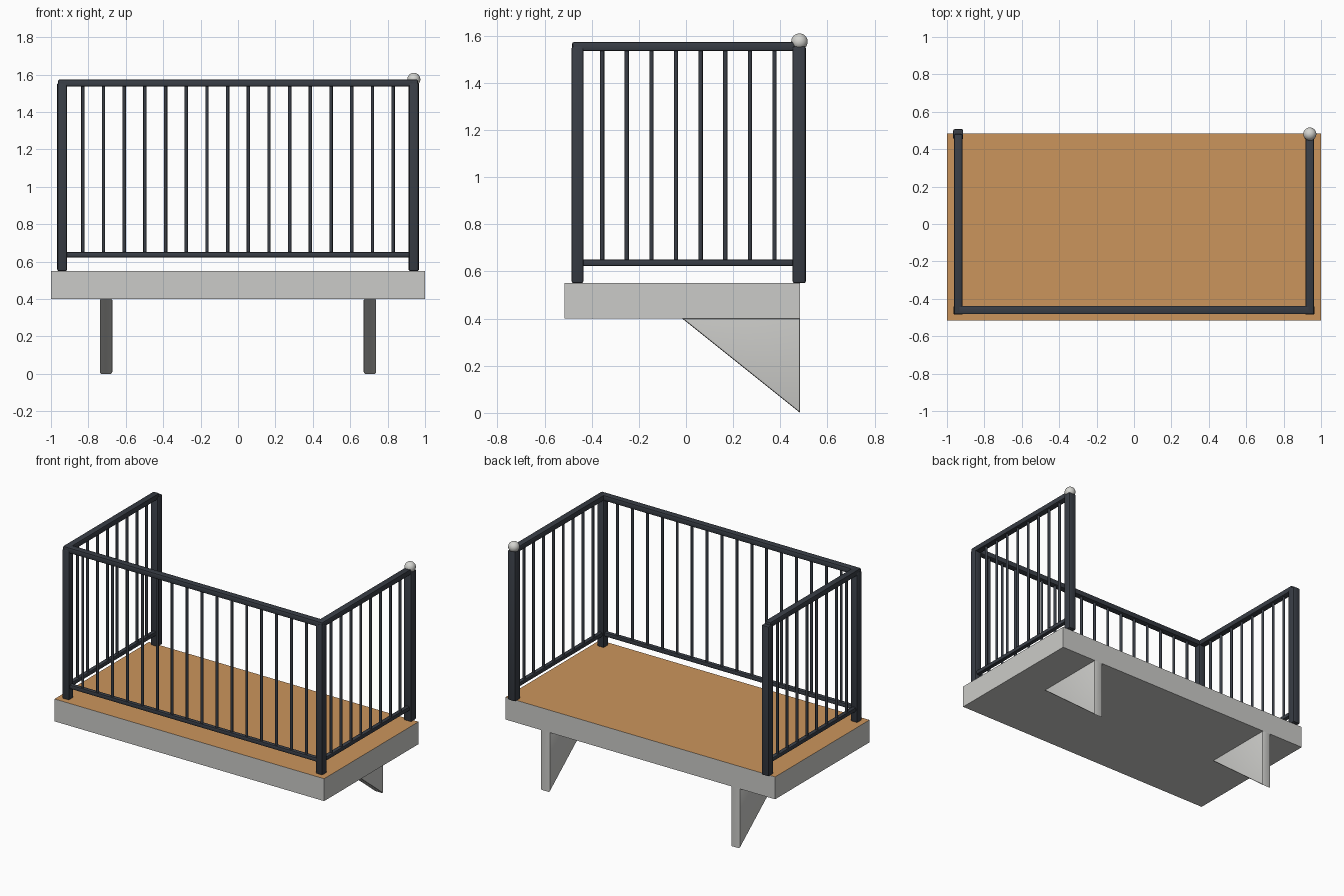
import bpy, bmesh

if "Cube" in bpy.data.objects:
    bpy.data.objects.remove(bpy.data.objects["Cube"], do_unlink=True)


def material(name, color):
    m = bpy.data.materials.new(name)
    m.use_nodes = True
    m.diffuse_color = (*color, 1)
    m.node_tree.nodes["Principled BSDF"].inputs["Base Color"].default_value = (*color, 1)
    return m


CONCRETE = material("pale concrete", (0.6, 0.6, 0.58))
WOOD = material("tan decking", (0.6, 0.3, 0.108))
METAL = material("dark metal", (0.04, 0.047, 0.06))
BALL = material("light stone", (0.66, 0.66, 0.63))


def add_object(name, bm, *mats):
    mesh = bpy.data.meshes.new(name)
    bm.normal_update()
    bm.to_mesh(mesh)
    bm.free()
    obj = bpy.data.objects.new(name, mesh)
    bpy.context.collection.objects.link(obj)
    for m in mats:
        mesh.materials.append(m)
    return obj


def smooth(obj, angle=0.6):
    bpy.ops.object.select_all(action="DESELECT")
    obj.select_set(True)
    bpy.context.view_layer.objects.active = obj
    bpy.ops.object.shade_smooth_by_angle(angle=angle)


def box(name, center, size, mat, bevel=0.0):
    """Box with optionally rounded edges."""
    bm = bmesh.new()
    bmesh.ops.create_cube(bm, size=1)
    for v in bm.verts:
        v.co = [c + s * k for c, s, k in zip(center, size, v.co)]
    if bevel:
        bmesh.ops.bevel(bm, geom=bm.edges[:], offset=bevel, segments=2,
                        profile=0.5, affect="EDGES")
    obj = add_object(name, bm, mat)
    if bevel:
        smooth(obj)
    return obj


# Floor slab with a decked top face
DECK = 0.55
slab = box("floor_slab", (0, -0.016, 0.475), (2, 1, 0.15), CONCRETE)
slab.data.materials.append(WOOD)
for face in slab.data.polygons:
    face.material_index = int(face.normal.z > 0.9)

# Triangular support brackets under the slab
for side, x in (("left", 0.705), ("right", -0.705)):
    bm = bmesh.new()
    outline = [(-0.016, 0.4), (0.484, 0.4), (0.484, 0.0)]
    face = bm.faces.new([bm.verts.new((x - 0.034, y, z)) for y, z in outline])
    ext = bmesh.ops.extrude_face_region(bm, geom=[face])
    for v in ext["geom"]:
        if isinstance(v, bmesh.types.BMVert):
            v.co.x += 0.068
    bmesh.ops.recalc_face_normals(bm, faces=bm.faces[:])
    rims = [e for e in bm.edges if abs(e.verts[0].co.x - e.verts[1].co.x) < 0.001]
    bmesh.ops.bevel(bm, geom=rims, offset=0.008, segments=2, profile=0.5, affect="EDGES")
    smooth(add_object(side + "_bracket", bm, CONCRETE))

# Posts
SIDE, FRONT, BACK = 0.94, -0.46, 0.48
POST_TOP = 1.555
posts = (("front_left_post", SIDE, FRONT, 0.05), ("front_right_post", -SIDE, FRONT, 0.05),
         ("back_left_post", SIDE, BACK, 0.056), ("back_right_post", -SIDE, BACK, 0.054))
for name, x, y, w in posts:
    box(name, (x, y, (DECK + POST_TOP) / 2), (w, w, POST_TOP - DECK), METAL, 0.008)

# Top and bottom rails on three sides
MID, DEPTH = (FRONT + BACK) / 2, BACK - FRONT
for level, z, w, h in (("top", 1.554, 0.045, 0.037), ("bottom", 0.637, 0.03, 0.028)):
    box(f"front_{level}_rail", (0, FRONT, z), (2 * SIDE, w, h), METAL, 0.007)
    for side, x in (("left", SIDE), ("right", -SIDE)):
        extra = 0.022 if level == "top" else 0
        box(f"{side}_{level}_rail", (x, MID - extra / 2, z), (w, DEPTH + extra, h), METAL, 0.007)


def balusters(name, start, end, count):
    """Evenly spaced thin bars between two posts, in one object."""
    bm = bmesh.new()
    low, high = 0.637, 1.545
    for i in range(1, count + 1):
        t = i / (count + 1)
        bar = bmesh.ops.create_cone(bm, cap_ends=True, segments=12, radius1=0.009,
                                    radius2=0.009, depth=high - low)
        bmesh.ops.translate(bm, verts=bar["verts"], vec=(
            start[0] + (end[0] - start[0]) * t,
            start[1] + (end[1] - start[1]) * t, (low + high) / 2))
    smooth(add_object(name, bm, METAL))


balusters("front_balusters", (-SIDE, FRONT), (SIDE, FRONT), 16)
balusters("left_balusters", (SIDE, FRONT), (SIDE, BACK), 8)
balusters("right_balusters", (-SIDE, FRONT), (-SIDE, BACK), 8)

# Ball finial on the back left post
bm = bmesh.new()
bmesh.ops.create_uvsphere(bm, u_segments=32, v_segments=16, radius=0.035)
bmesh.ops.translate(bm, verts=bm.verts[:], vec=(SIDE, 0.481, 1.574))
smooth(add_object("ball_finial", bm, BALL))
